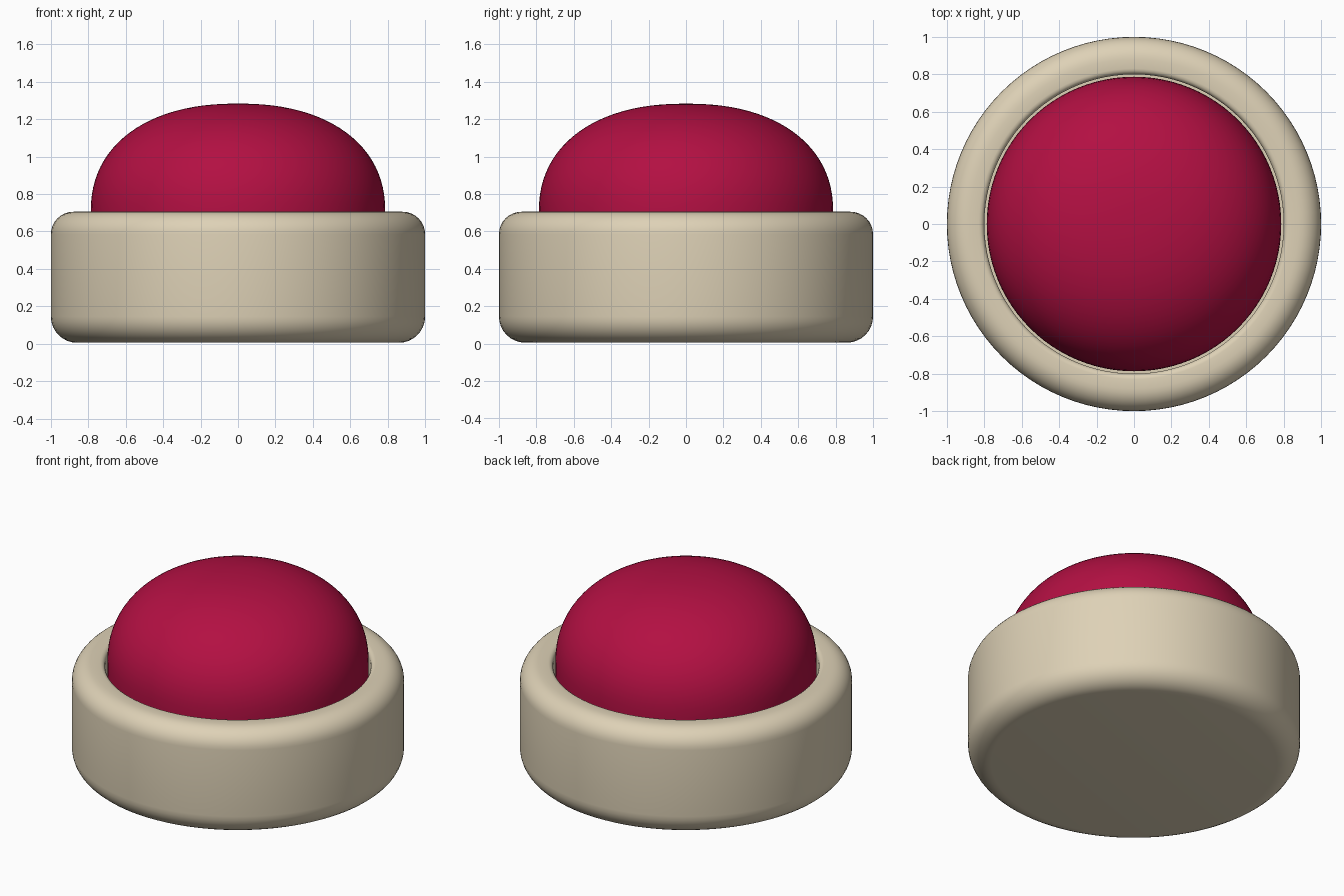
import bpy
import bmesh
from math import sin, cos, pi, radians

cube = bpy.data.objects.get("Cube")
if cube:
    bpy.data.objects.remove(cube, do_unlink=True)


def make_material(name, rgb):
    mat = bpy.data.materials.new(name)
    mat.use_nodes = True
    mat.diffuse_color = (*rgb, 1)
    mat.node_tree.nodes["Principled BSDF"].inputs["Base Color"].default_value = (*rgb, 1)
    return mat


def arc(r, z, radius, start, end, steps=8):
    """Rounded corner of a profile, angles in degrees."""
    angles = [radians(start + (end - start) * i / steps) for i in range(steps + 1)]
    return [(r + radius * cos(a), z + radius * sin(a)) for a in angles]


def lathe(name, profile, mat, segments=96):
    """Spin an (r, z) profile that starts and ends on the z axis."""
    bm = bmesh.new()
    verts = [bm.verts.new((r, 0, z)) for r, z in profile]
    edges = [bm.edges.new(pair) for pair in zip(verts, verts[1:])]
    bmesh.ops.spin(bm, geom=verts + edges, cent=(0, 0, 0), axis=(0, 0, 1),
                   angle=2 * pi, steps=segments, use_duplicate=False)
    bmesh.ops.remove_doubles(bm, verts=bm.verts, dist=0.0005)
    bmesh.ops.recalc_face_normals(bm, faces=bm.faces)
    mesh = bpy.data.meshes.new(name)
    bm.to_mesh(mesh)
    bm.free()
    mesh.materials.append(mat)
    obj = bpy.data.objects.new(name, mesh)
    bpy.context.collection.objects.link(obj)
    bpy.ops.object.select_all(action="DESELECT")
    obj.select_set(True)
    bpy.context.view_layer.objects.active = obj
    bpy.ops.object.shade_smooth_by_angle(angle=radians(40))
    return obj


cream = make_material("warm cream", (0.73, 0.64, 0.47))
crimson = make_material("crimson", (0.45, 0.005, 0.055))

# Round housing with soft outer edges and a recess for the button
bottom, top, floor = 0.005, 0.705, 0.4
housing = [(0, bottom)]
housing += arc(0.86, bottom + 0.14, 0.14, -90, 0)
housing += arc(0.88, top - 0.12, 0.12, 0, 90)
housing += arc(0.83, top - 0.03, 0.03, 90, 180, 4)
housing += [(0.8, floor), (0, floor)]
lathe("housing", housing, cream)

# Domed push button: straight skirt below, full rounded crown above
radius, shoulder, height, power = 0.787, 0.7, 0.583, 2 / 2.25
button = [(0, floor + 0.01), (radius, floor + 0.01)]
for i in range(25):
    a = pi / 2 * i / 24
    r = radius * max(cos(a), 0) ** power if i < 24 else 0
    button.append((r, shoulder + height * sin(a) ** power))
lathe("button", button, crimson)
